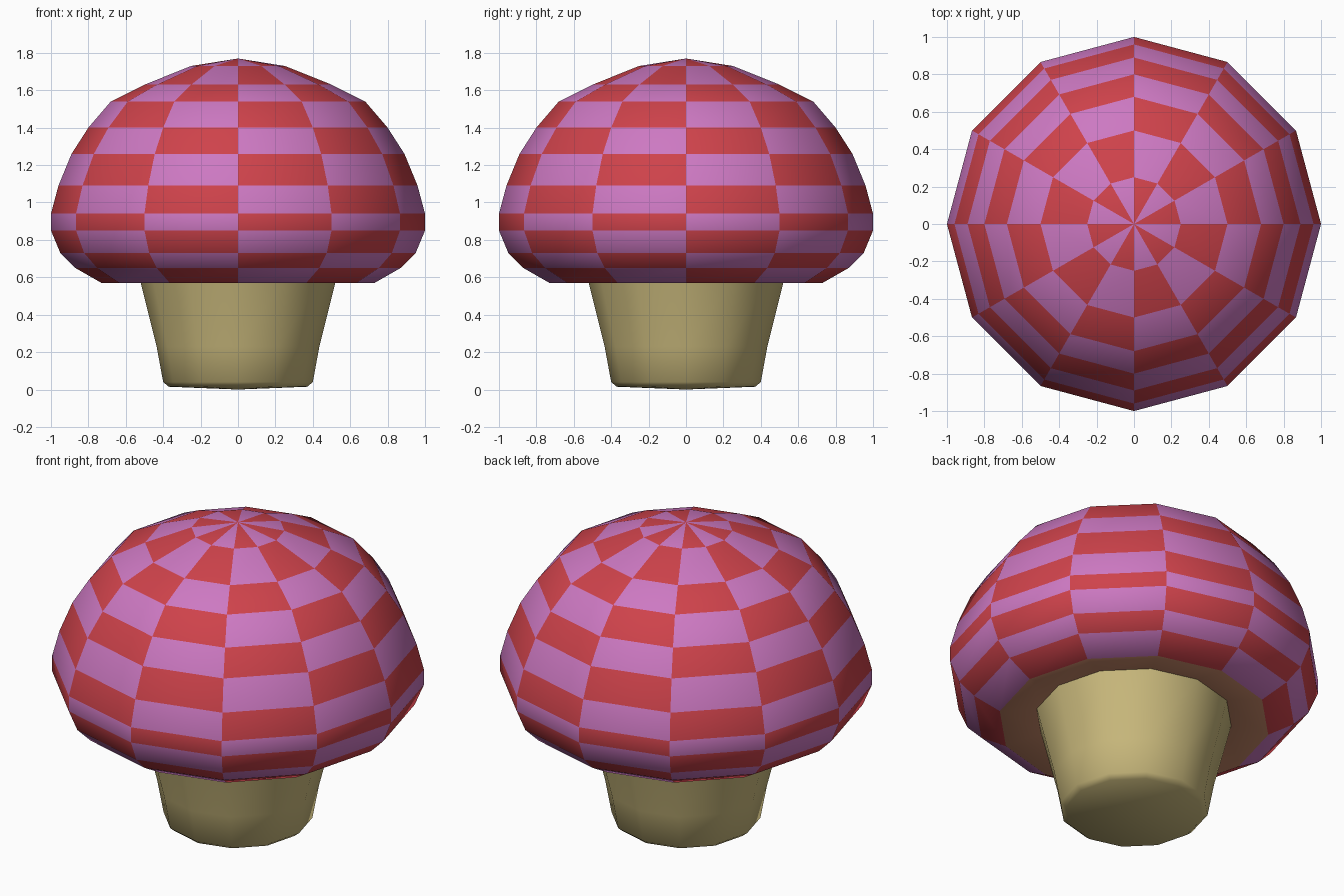
import bpy, math

old = bpy.data.objects.get("Cube")
if old:
    bpy.data.objects.remove(old, do_unlink=True)

SIDES = 12


def material(name, color):
    m = bpy.data.materials.new(name)
    m.use_nodes = True
    rgba = (*color, 1)
    m.diffuse_color = rgba
    m.node_tree.nodes["Principled BSDF"].inputs["Base Color"].default_value = rgba
    return m


def lathe(name, profile, materials, pick):
    """Spin (radius, height) points; pick(ring, sector) gives the material slot."""
    verts, rings, faces, slots = [], [], [], []
    for r, z in profile:
        start, count = len(verts), SIDES if r else 1
        for s in range(count):
            a = math.tau * s / SIDES
            verts.append((r * math.cos(a), r * math.sin(a), z))
        rings.append([start + s % count for s in range(SIDES + 1)])
    for k, (lo, hi) in enumerate(zip(rings, rings[1:])):
        for s in range(SIDES):
            quad = [lo[s], lo[s + 1], hi[s + 1], hi[s]]
            faces.append(list(dict.fromkeys(quad)))
            slots.append(pick(k, s))
    mesh = bpy.data.meshes.new(name)
    mesh.from_pydata(verts, [], faces)
    for m in materials:
        mesh.materials.append(m)
    for poly, slot in zip(mesh.polygons, slots):
        poly.material_index = slot
    obj = bpy.data.objects.new(name, mesh)
    bpy.context.collection.objects.link(obj)
    bpy.ops.object.select_all(action="DESELECT")
    obj.select_set(True)
    bpy.context.view_layer.objects.active = obj
    bpy.ops.object.shade_smooth_by_angle(angle=math.radians(80))
    return obj


pink = material("pink", (0.61, 0.19, 0.54))
red = material("red", (0.62, 0.055, 0.07))
tan = material("tan", (0.58, 0.48, 0.20))
brown = material("warm brown", (0.58, 0.25, 0.14))

# Cap: underside ring first, then checkered bands up to the tip
cap = [(0.50, 0.61), (0.73, 0.57), (0.87, 0.65), (0.95, 0.73), (1.0, 0.85),
       (1.0, 0.94), (0.96, 1.09), (0.89, 1.26), (0.80, 1.40), (0.68, 1.54),
       (0.50, 1.63), (0.25, 1.73), (0, 1.77)]
lathe("mushroom_cap", cap, [pink, red, brown],
      lambda k, s: 2 if k == 0 else (k + s) % 2)

# Stem: slightly domed foot, flaring towards the cap
stem = [(0, 0), (0.37, 0.015), (0.40, 0.04), (0.435, 0.23), (0.53, 0.61), (0, 0.63)]
lathe("mushroom_stem", stem, [tan], lambda k, s: 0)
